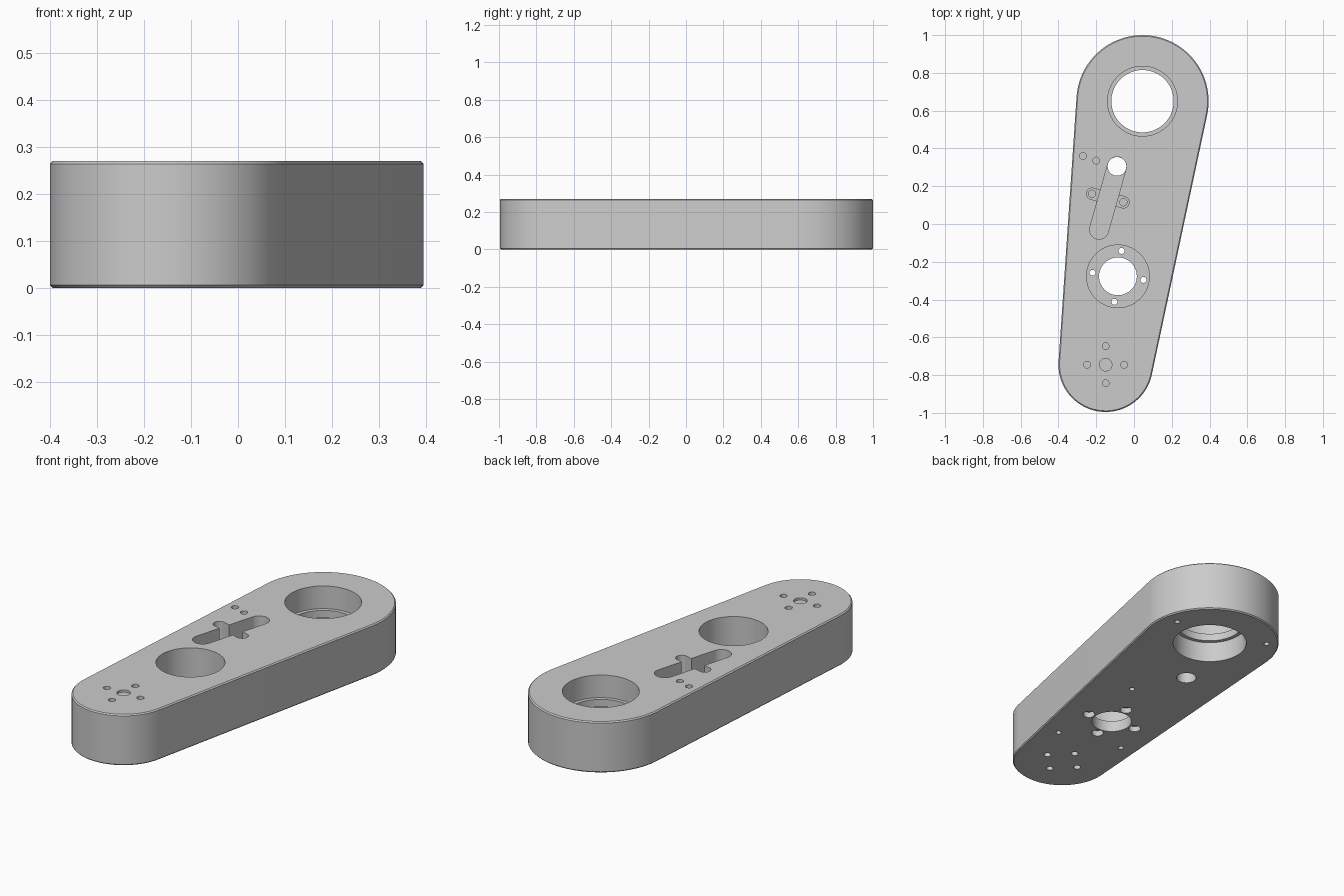
import bpy, bmesh, math

if "Cube" in bpy.data.objects:
    bpy.data.objects.remove(bpy.data.objects["Cube"])

H = 0.27          # plate thickness
EDGE = 0.006      # chamfer on the outer edges

metal = bpy.data.materials.new("light_grey_metal")
metal.diffuse_color = (0.6, 0.6, 0.6, 1)
metal.use_nodes = True
metal.node_tree.nodes["Principled BSDF"].inputs["Base Color"].default_value = metal.diffuse_color


def outline(c1, r1, c2, r2, n):
    """Outline wrapped around two circles (a plain circle if they coincide)."""
    dx, dy = c2[0] - c1[0], c2[1] - c1[1]
    dist = math.hypot(dx, dy)
    if dist < 1e-6:
        return [(c1[0] + r1 * math.cos(2 * math.pi * i / n),
                 c1[1] + r1 * math.sin(2 * math.pi * i / n)) for i in range(n)]
    phi, a = math.atan2(dy, dx), math.acos((r1 - r2) / dist)
    pts, half = [], n // 2
    for c, r, t0, t1 in ((c2, r2, phi - a, phi + a),
                         (c1, r1, phi + a, phi + 2 * math.pi - a)):
        for i in range(half + 1):
            t = t0 + (t1 - t0) * i / half
            pts.append((c[0] + r * math.cos(t), c[1] + r * math.sin(t)))
    return pts


def prism(name, c1, r1, c2, r2, z0, z1, n=48, chamfer=0.0):
    """Closed prism around two circles, optionally chamfered top and bottom."""
    levels = [(z0, 0), (z1, 0)]
    if chamfer:
        levels = [(z0, chamfer), (z0 + chamfer, 0), (z1 - chamfer, 0), (z1, chamfer)]
    bm = bmesh.new()
    rings = [[bm.verts.new((x, y, z)) for x, y in outline(c1, r1 - k, c2, r2 - k, n)]
             for z, k in levels]
    for lo, hi in zip(rings, rings[1:]):
        for i in range(len(lo)):
            j = (i + 1) % len(lo)
            bm.faces.new((lo[i], lo[j], hi[j], hi[i]))
    bm.faces.new(rings[0][::-1])
    bm.faces.new(rings[-1])
    me = bpy.data.meshes.new(name)
    bm.to_mesh(me)
    bm.free()
    me.materials.append(metal)
    ob = bpy.data.objects.new(name, me)
    bpy.context.collection.objects.link(ob)
    return ob


# Tapered plate with rounded ends
BIG, SMALL = (0.045, 0.65), (-0.15, -0.745)
plate = prism("arm_plate", SMALL, 0.25, BIG, 0.35, 0, H, 96, EDGE)
bpy.context.view_layer.objects.active = plate
plate.select_set(True)


def cut(c1, r, z0, z1, c2=None, n=48):
    """Remove a round hole or a slot between two heights."""
    tool = prism("cutter", c1, r, c2 or c1, r, z0, z1, n)
    tool.hide_render = True
    mod = plate.modifiers.new("cut", 'BOOLEAN')
    mod.operation, mod.solver, mod.object = 'DIFFERENCE', 'EXACT', tool
    bpy.ops.object.modifier_apply(modifier=mod.name)
    bpy.data.objects.remove(tool)


UP, DOWN = H + 0.1, -0.1     # overshoot beyond the faces

# Large bore with an inner lip at mid height
cut(BIG, 0.165, DOWN, UP, n=72)
cut(BIG, 0.185, 0.15, UP, n=72)
cut(BIG, 0.185, DOWN, 0.11, n=72)

# Deep counterbore with a through hole and four screw holes
MID = (-0.085, -0.277)
cut(MID, 0.166, 0.06, UP, n=64)
cut(MID, 0.1, DOWN, 0.1, n=48)
for k in range(4):
    t = math.radians(82 + 90 * k)
    p = (MID[0] + 0.136 * math.cos(t), MID[1] + 0.136 * math.sin(t))
    cut(p, 0.016, DOWN, 0.1, n=20)
    cut(p, 0.03, DOWN, 0.03, n=24)

# Slanted slot, its through hole and the shallower cross slot
SLOT = (-0.09, 0.305)
cut(SLOT, 0.05, 0.06, UP, c2=(-0.185, -0.03))
cut(SLOT, 0.0495, DOWN, 0.1)
ENDS = ((-0.222, 0.16), (-0.056, 0.115))
cut(ENDS[0], 0.03, 0.165, UP, c2=ENDS[1], n=32)
for p in ENDS:
    cut(p, 0.019, 0.08, 0.2, n=20)

# Pair of blind holes beside the slot
for p in ((-0.27, 0.36), (-0.2, 0.336)):
    cut(p, 0.018, 0.16, UP, n=20)

# Shallow pilot recess with four blind holes on both faces
cut(SMALL, 0.033, H - 0.012, UP, n=32)
for dx, dy in ((1, 0), (0, 1), (-1, 0), (0, -1)):
    p = (SMALL[0] + 0.098 * dx, SMALL[1] + 0.098 * dy)
    cut(p, 0.018, 0.16, UP, n=20)
    cut(p, 0.018, DOWN, 0.1, n=20)

# Small blind holes on the underside
for p in ((0.31, 0.71), (-0.18, 0.83), (0.047, 0.04), (0.05, -0.535), (-0.29, -0.45)):
    cut(p, 0.014, DOWN, 0.1, n=16)

bpy.ops.object.shade_smooth_by_angle(angle=math.radians(30))
